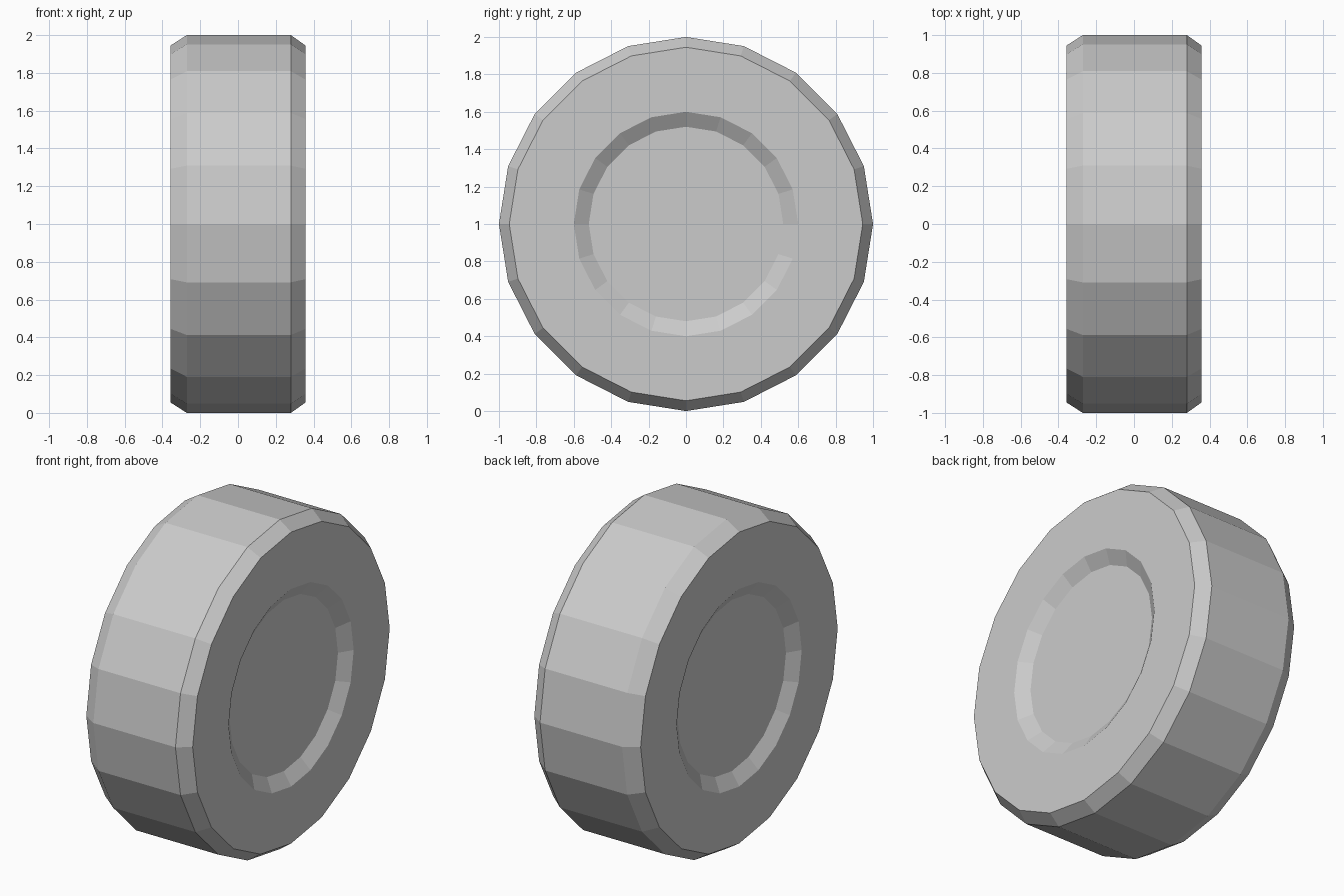
import bpy, bmesh
from math import sin, cos, tau

if "Cube" in bpy.data.objects:
    bpy.data.objects.remove(bpy.data.objects["Cube"])

SIDES = 20
# Cross-section as (x, radius): left recess, left face, chamfer, tread, and the right side
PROFILE = [(-0.307, 0.52), (-0.357, 0.60), (-0.357, 0.945), (-0.271, 1.0),
           (0.28, 1.0), (0.357, 0.945), (0.357, 0.60), (0.307, 0.52)]


def lathe_x(name, profile, sides, centre_z):
    """Spin a profile around a horizontal x axis and cap both ends."""
    bm = bmesh.new()
    rings = [[bm.verts.new((x, r * sin(tau * i / sides), centre_z + r * cos(tau * i / sides)))
              for i in range(sides)] for x, r in profile]
    for a, b in zip(rings, rings[1:]):
        for i in range(sides):
            j = (i + 1) % sides
            bm.faces.new((a[i], a[j], b[j], b[i]))
    bm.faces.new(rings[0])
    bm.faces.new(rings[-1])
    bmesh.ops.recalc_face_normals(bm, faces=bm.faces[:])
    mesh = bpy.data.meshes.new(name)
    bm.to_mesh(mesh)
    bm.free()
    obj = bpy.data.objects.new(name, mesh)
    bpy.context.collection.objects.link(obj)
    return obj


# Low-poly wheel with chamfered tread and a shallow dish on both sides
lathe_x("wheel", PROFILE, SIDES, 1.0)
